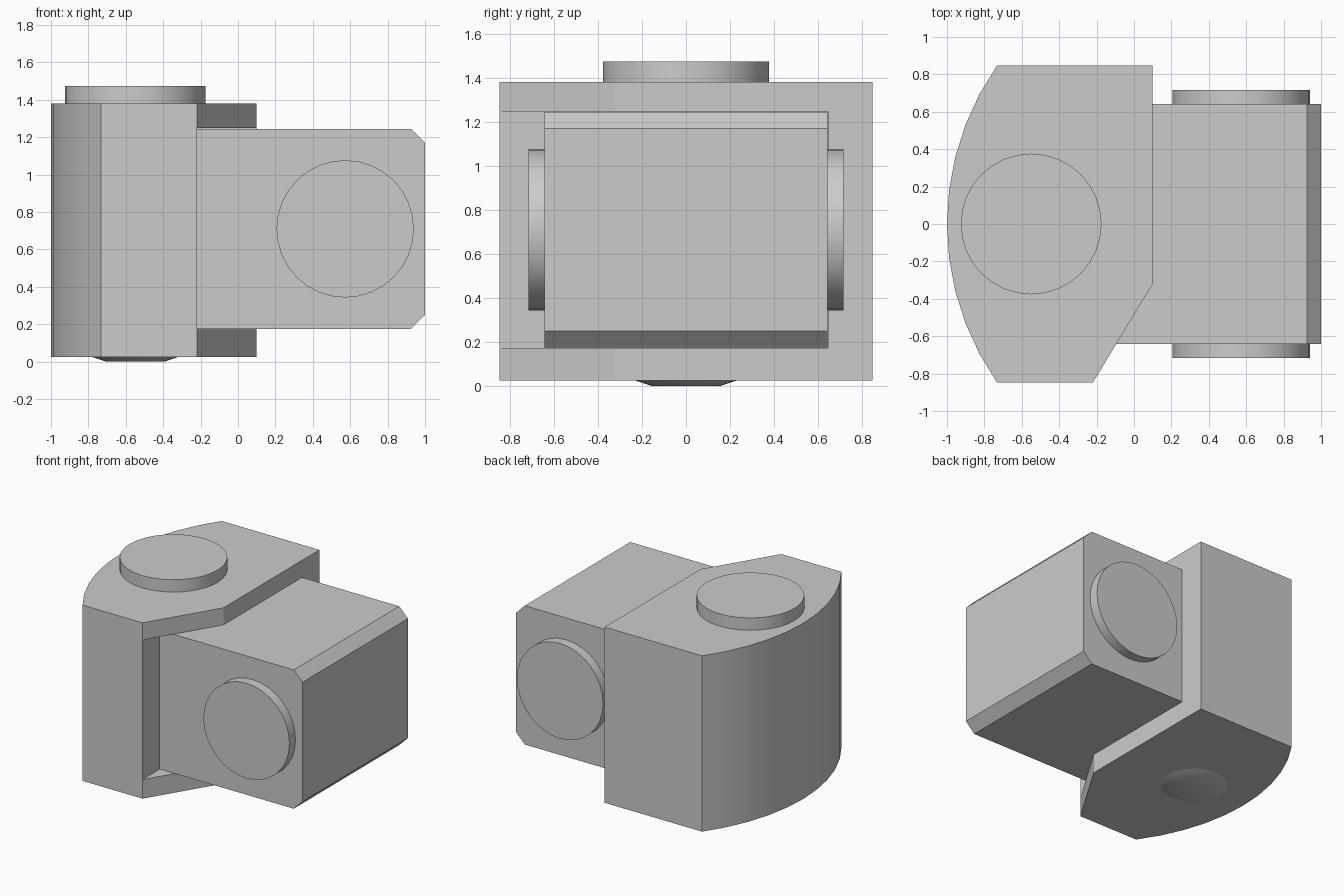
import bpy, bmesh, math
from mathutils import Matrix, Vector

if "Cube" in bpy.data.objects:
    bpy.data.objects.remove(bpy.data.objects["Cube"], do_unlink=True)

grey = bpy.data.materials.new("light grey")
grey.use_nodes = True
grey.diffuse_color = (0.6, 0.6, 0.6, 1)
grey.node_tree.nodes["Principled BSDF"].inputs["Base Color"].default_value = (0.6, 0.6, 0.6, 1)


def finish(name, bm):
    bmesh.ops.recalc_face_normals(bm, faces=bm.faces)
    mesh = bpy.data.meshes.new(name)
    bm.to_mesh(mesh)
    bm.free()
    mesh.materials.append(grey)
    obj = bpy.data.objects.new(name, mesh)
    bpy.context.collection.objects.link(obj)
    return obj


def smooth(obj):
    bpy.ops.object.select_all(action='DESELECT')
    obj.select_set(True)
    bpy.context.view_layer.objects.active = obj
    bpy.ops.object.shade_smooth_by_angle(angle=math.radians(30))


def prism(name, points, offset):
    bm = bmesh.new()
    face = bm.faces.new([bm.verts.new(p) for p in points])
    new = bmesh.ops.extrude_face_region(bm, geom=[face])["geom"]
    bmesh.ops.translate(bm, vec=Vector(offset),
                        verts=[v for v in new if isinstance(v, bmesh.types.BMVert)])
    return finish(name, bm)


def disc(name, centre, r_low, r_high, depth, tilt=0):
    bm = bmesh.new()
    matrix = Matrix.Translation(centre) @ Matrix.Rotation(tilt, 4, 'X')
    bmesh.ops.create_cone(bm, cap_ends=True, segments=32, radius1=r_low,
                          radius2=r_high, depth=depth, matrix=matrix)
    obj = finish(name, bm)
    smooth(obj)
    return obj


# Housing: rounded outer side, chamfered front corner
bottom, top, half, radius = 0.025, 1.38, 0.848, 1.473
sweep = math.asin(half / radius)
arc = []
for i in range(11):
    a = sweep * (1 - i / 5)
    arc.append((radius - 1 - radius * math.cos(a), radius * math.sin(a), bottom))
outline = arc + [(-0.22, -half, bottom), (0.10, -0.32, bottom), (0.10, half, bottom)]
housing = prism("housing", outline, (0, 0, top - bottom))

# Slot in the housing, open at the front and the left
slot = prism("slot_cutter", [(-0.22, -1, 0.172), (0.3, -1, 0.172),
                             (0.3, -1, 1.248), (-0.22, -1, 1.248)], (0, 1.645, 0))
cut = housing.modifiers.new("slot", 'BOOLEAN')
cut.operation = 'DIFFERENCE'
cut.solver = 'EXACT'
cut.object = slot
bpy.context.view_layer.objects.active = housing
bpy.ops.object.modifier_apply(modifier=cut.name)
bpy.data.objects.remove(slot, do_unlink=True)
smooth(housing)

# Arm block with chamfered outer edges
prism("arm_block", [(-0.24, -0.642, 0.175), (0.925, -0.642, 0.175), (1, -0.642, 0.25),
                    (1, -0.642, 1.17), (0.925, -0.642, 1.245), (-0.24, -0.642, 1.245)],
      (0, 1.284, 0))

# Pivot caps
disc("top_cap", (-0.55, 0, 1.415), 0.376, 0.376, 0.12)
for name, side in (("front_cap", -1), ("back_cap", 1)):
    disc(name, (0.573, side * 0.666, 0.71), 0.367, 0.367, 0.1, math.pi / 2)

# Shallow foot under the housing
disc("bottom_foot", (-0.55, 0, 0.014), 0.155, 0.24, 0.028)
